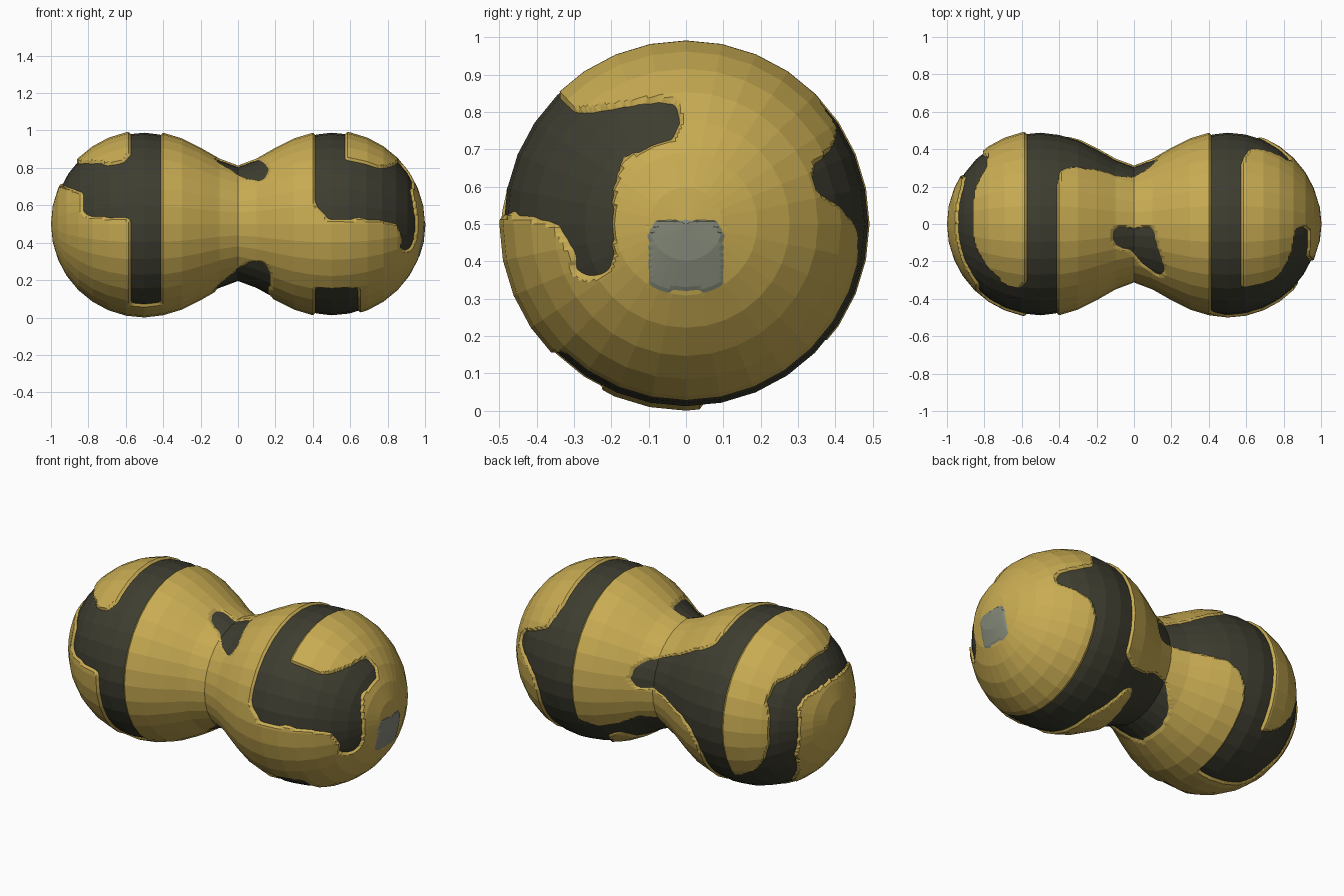
import bpy, bmesh, math
from mathutils import Vector

if "Cube" in bpy.data.objects:
    bpy.data.objects.remove(bpy.data.objects["Cube"])

SIDES, CAP, CUTS = 32, 8, 7
RAISE = 1.0246            # gold shell stands slightly proud of the dark core
CORE = 0.5 / RAISE


def material(name, rgb):
    m = bpy.data.materials.new(name)
    m.diffuse_color = (*rgb, 1)
    m.use_nodes = True
    m.node_tree.nodes["Principled BSDF"].inputs["Base Color"].default_value = m.diffuse_color
    return m


mats = [material("gold_shell", (0.58, 0.41, 0.085)),
        material("dark_inlay", (0.048, 0.047, 0.030)),
        material("grey_panel", (0.23, 0.25, 0.19))]


def inside(poly, u, v):
    hit = False
    for (a, b), (c, d) in zip(poly, poly[1:] + poly[:1]):
        if (b > v) != (d > v) and u < (c - a) * (v - b) / (d - b) + a:
            hit = not hit
    return hit


# inlay outlines, each drawn in one projection
left_front_block = [(-.45, .53), (-.60, .53), (-.80, .545), (-.825, .57), (-.825, .67),
                    (-.93, .71), (-.97, .72), (-.9, .83), (-.84, .83), (-.78, .81),
                    (-.62, .83), (-.57, .88), (-.45, .88)]                       # x, z
left_end_strip = [(-.3, .71), (0, .72), (.2, .68), (.255, .63), (.27, .5), (.26, .35),
                  (.12, .07), (.2, .0), (.4, .05), (.37, .2), (.385, .5),
                  (.365, .68), (.3, .76), (.1, .82), (0, .83), (-.3, .83)]       # y, z
left_under = [(-.45, .36), (-.6, .34), (-.7, .36), (-.85, .33), (-.76, .07),
              (-.7, .04), (-.45, .05)]                                           # x, y
back_neck_block = [(-.45, 1), (-.41, .94), (-.39, .88), (-.34, .85), (-.27, .82),
                   (-.15, .75), (0, .68), (.06, .66), (.11, .62), (.12, .56),
                   (.09, .52), (-.05, .52), (-.28, .485), (-.35, .44), (-.40, .35),
                   (-.42, .2), (-.45, .2)]                                       # x, z
neck_top = [(-.10, -.02), (.10, -.02), (.12, -.10), (.165, -.25), (.14, -.285),
            (.05, -.22), (-.02, -.14), (-.09, -.125), (-.12, -.07)]              # x, y
neck_under = [(.45, .45), (.3, .37), (.1, .30), (-.02, .25), (-.09, .19), (-.11, .1),
              (-.12, -.08), (-.09, -.13), (0, -.20), (.06, -.26), (.14, -.31),
              (.18, -.28), (.16, -.1), (.2, .1), (.22, .25), (.26, .3), (.31, .29),
              (.36, .2), (.42, .1)]                                              # x, y
right_front_block = [(-.6, .525), (-.6, .9), (-.39, .88), (-.34, .835), (-.29, .80),
                     (-.08, .835), (-.03, .83), (-.015, .78), (-.04, .73), (-.17, .685),
                     (-.2, .6), (-.2, .4), (-.22, .365), (-.26, .355), (-.295, .37),
                     (-.31, .43), (-.35, .5), (-.47, .53)]                       # y, z
right_back_nub = [(.5, .9), (.57, .87), (.62, .75), (.72, .70), (.80, .67), (.83, .62),
                  (.82, .58), (.74, .54), (.67, .48), (.64, .38), (.63, .1), (.5, .1)]
panel = [(-.1, .34), (-.08, .32), (.08, .32), (.1, .34), (.1, .48), (.08, .51),
         (-.08, .51), (-.1, .48)]                                                # y, z


def is_dark(x, y, z):
    if x < 0.2:
        if -.57 < x < -.415:                      # left ring, open underneath
            if not (z < .5 and -.23 < y < .05):
                return True
        if y < 0 and inside(left_front_block, x, z):
            return True
        if x < -.55 and inside(left_end_strip, y, z):
            return True
        if z < .4 and y > 0 and inside(left_under, x, y):
            return True
        if y > 0 and inside(back_neck_block, x, z):
            return True
        if z > .5 and inside(neck_top, x, y):
            return True
    if x > 0:
        if .41 < x < .57:                         # right ring, open at lower front
            start = .53 + max(0, .48 - x) * 1.2
            if y > 0 or z > start or z < .15:
                return True
        if .5 < x < .64 and z < .4 and (y > 0 or z < .15):
            return True
        if x > .5 and y < .1 and inside(right_front_block, y, z):
            return True
        if y > .05 and inside(right_back_nub, x, z):
            return True
    return z < .5 and -.2 < x < .46 and inside(neck_under, x, y)


# twin-ball body: faceted surface of revolution around x
half = [(.5 + CORE * math.cos(a), CORE * math.sin(a))
        for a in (math.pi / 2 * i / CAP for i in range(CAP + 1))]
half += [(.4, .476), (.3, .447), (.2, .398), (.1, .342)]
profile = half + [(0, .305)] + [(-x, r) for x, r in reversed(half)]
bm = bmesh.new()
rings = []
for x, r in profile:
    if r < 1e-5:
        rings.append([bm.verts.new((x, 0, 0))] * SIDES)
    else:
        rings.append([bm.verts.new((x, -r * math.cos(t), r * math.sin(t)))
                      for t in (2 * math.pi * k / SIDES for k in range(SIDES))])
for a, b in zip(rings, rings[1:]):
    for k in range(SIDES):
        n = (k + 1) % SIDES
        bm.faces.new(list(dict.fromkeys((a[k], a[n], b[n], b[k]))))
bmesh.ops.subdivide_edges(bm, edges=bm.edges[:], cuts=CUTS, use_grid_fill=True)
bmesh.ops.recalc_face_normals(bm, faces=bm.faces[:])

# colour faces by the inlay outlines
for f in bm.faces:
    c = f.calc_center_median()
    x, y, z = c.x, c.y * RAISE, c.z * RAISE + .5
    f.material_index = 0
    if x > .8 and inside(panel, y, z):
        f.material_index = 2
    elif is_dark(x, y, z):
        f.material_index = 1
    f.smooth = False

# smooth the outline of every inlay
border = {}
for e in bm.edges:
    if len({f.material_index for f in e.link_faces}) > 1:
        for v in e.verts:
            border.setdefault(v, []).append(e.other_vert(v))
for _ in range(3):
    moved = {v: v.co * .4 + sum((n.co for n in ns), Vector()) * (.6 / len(ns))
             for v, ns in border.items()}
    for v, co in moved.items():
        v.co = co

# raise the gold shell and the panel above the dark core
for v in bm.verts:
    kinds = {f.material_index for f in v.link_faces}
    s = 1.0 if 1 in kinds else (1.03 if kinds == {2} else RAISE)
    cx = max(-.5, min(.5, v.co.x))
    v.co = Vector((cx + (v.co.x - cx) * s, v.co.y * s, v.co.z * s + .5))

mesh = bpy.data.meshes.new("twin_ball_body")
bm.to_mesh(mesh)
bm.free()
for m in mats:
    mesh.materials.append(m)
body = bpy.data.objects.new("twin_ball_body", mesh)
bpy.context.collection.objects.link(body)
